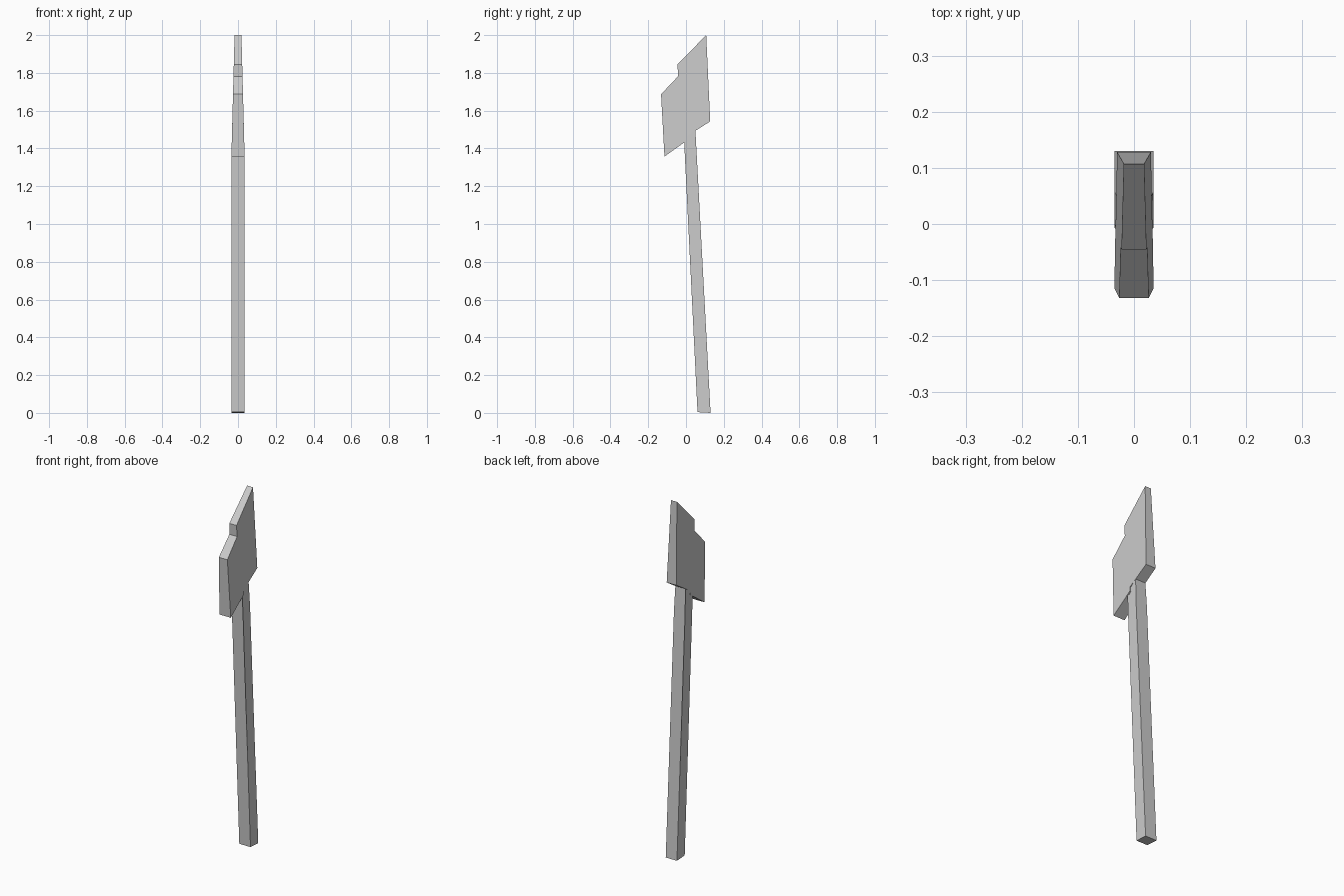
import bpy
import bmesh

cube = bpy.data.objects.get("Cube")
if cube:
    bpy.data.objects.remove(cube, do_unlink=True)

grey = bpy.data.materials.new("plain grey")
grey.use_nodes = True
grey.diffuse_color = (0.6, 0.6, 0.6, 1)
grey.node_tree.nodes["Principled BSDF"].inputs["Base Color"].default_value = (0.6, 0.6, 0.6, 1)


def half_width(z):
    """Half thickness: constant along the handle, narrowing up the head."""
    return 0.035 - 0.0262 * max(0, z - 1.36)


def slab(name, outline, inset=0):
    """Solid from a side outline of (y, z) points, mirrored across x."""
    bm = bmesh.new()
    sides = []
    for s in (-1, 1):
        sides.append([bm.verts.new((s * (half_width(z) - inset), y, z)) for y, z in outline])
    right, left = sides
    bm.faces.new(right)
    bm.faces.new(left[::-1])
    for i in range(len(outline)):
        j = (i + 1) % len(outline)
        bm.faces.new((right[j], right[i], left[i], left[j]))
    bmesh.ops.recalc_face_normals(bm, faces=bm.faces[:])
    mesh = bpy.data.meshes.new(name)
    bm.to_mesh(mesh)
    bm.free()
    mesh.materials.append(grey)
    obj = bpy.data.objects.new(name, mesh)
    bpy.context.collection.objects.link(obj)
    return obj


# Stepped flat head
slab("head", [(-0.114, 1.357), (0.008, 1.444), (0.006, 1.466), (0.128, 1.543),
              (0.107, 2.0), (-0.045, 1.845), (-0.042, 1.782), (-0.132, 1.687)])

# Leaning handle, its tip buried in the head
slab("handle", [(0.061, 0.004), (0.13, 0), (0.057, 1.36), (0.031, 1.84),
                (-0.029, 1.84), (-0.006, 1.36)], inset=0.0003)
